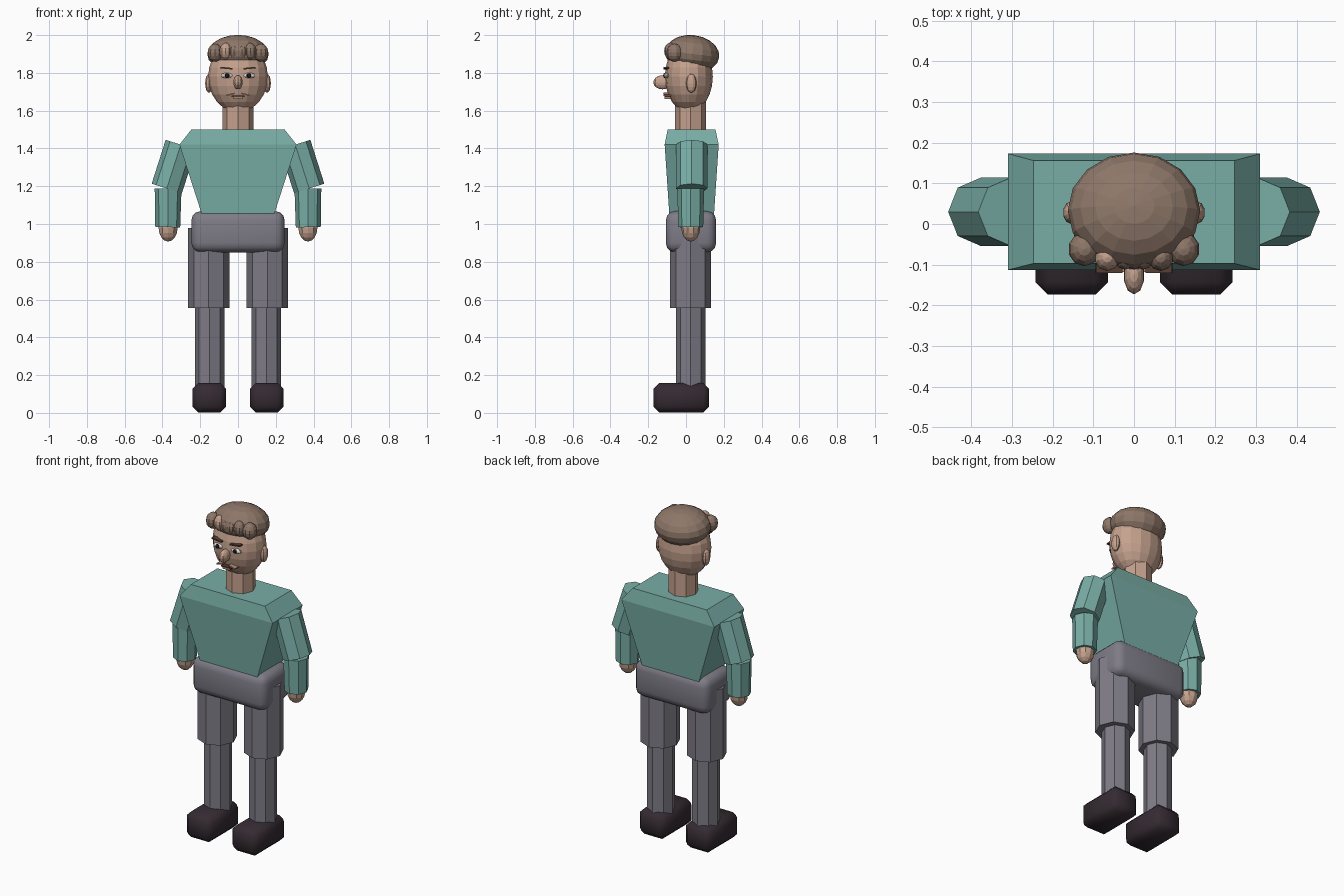
import bpy, bmesh, math
from mathutils import Vector, Matrix

if "Cube" in bpy.data.objects:
    bpy.data.objects.remove(bpy.data.objects["Cube"])


def mat(name, col):
    m = bpy.data.materials.new(name)
    m.diffuse_color = (*col, 1)
    m.use_nodes = True
    m.node_tree.nodes["Principled BSDF"].inputs["Base Color"].default_value = m.diffuse_color
    return m


SKIN = mat("skin", (0.56, 0.36, 0.27))
HAIR = mat("brown hair", (0.27, 0.185, 0.14))
TEAL = mat("teal sweater", (0.19, 0.42, 0.38))
GREY = mat("grey trousers", (0.21, 0.2, 0.24))
SHOE = mat("dark shoe", (0.035, 0.024, 0.032))
WHITE = mat("eye white", (0.75, 0.72, 0.68))
BLACK = mat("pupil black", (0.012, 0.01, 0.01))
BROW = mat("dark brow", (0.09, 0.05, 0.035))
LIP = mat("lip", (0.42, 0.24, 0.18))


def finish(bm, name, m, smooth=False):
    bmesh.ops.recalc_face_normals(bm, faces=bm.faces[:])
    me = bpy.data.meshes.new(name)
    bm.to_mesh(me)
    bm.free()
    me.materials.append(m)
    ob = bpy.data.objects.new(name, me)
    bpy.context.collection.objects.link(ob)
    if smooth:
        me.polygons.foreach_set("use_smooth", [True] * len(me.polygons))
    return ob


def tube(name, m, a, b, r1, r2=None, sides=8):
    """Faceted limb from point a to point b, with a corner on each side axis."""
    bm = bmesh.new()
    a, b = Vector(a), Vector(b)
    d = (b - a).normalized()
    u = Vector((0, 1, 0))
    v = d.cross(u).normalized()
    rings = []
    for p, r in ((a, r1), (b, r2 or r1)):
        rings.append([bm.verts.new(p + r * (u * math.cos(t) + v * math.sin(t)))
                      for t in (2 * math.pi * i / sides for i in range(sides))])
    for i in range(sides):
        j = (i + 1) % sides
        bm.faces.new((rings[0][i], rings[0][j], rings[1][j], rings[1][i]))
    bm.faces.new(rings[0])
    bm.faces.new(rings[1])
    return finish(bm, name, m)


def ball(name, m, c, r, seg=12, rings=8, tilt=0, smooth=False):
    bm = bmesh.new()
    bmesh.ops.create_uvsphere(bm, u_segments=seg, v_segments=rings, radius=1)
    bm.transform(Matrix.Translation(c) @ Matrix.Rotation(tilt, 4, 'X')
                 @ Matrix.Diagonal((*r, 1)))
    return finish(bm, name, m, smooth)


def box(name, m, lo, hi, bevel=0, segs=1, roll=0):
    lo, hi = Vector(lo), Vector(hi)
    bm = bmesh.new()
    bmesh.ops.create_cube(bm, size=1)
    bm.transform(Matrix.Translation((lo + hi) / 2) @ Matrix.Rotation(roll, 4, 'Y')
                 @ Matrix.Diagonal((*(hi - lo), 1)))
    if bevel:
        bmesh.ops.bevel(bm, geom=bm.edges[:], offset=bevel, segments=segs,
                        profile=0.5, affect='EDGES')
    return finish(bm, name, m, bool(bevel))


# Sweater body: stacked rectangles (z, half width, front y, back y)
bm = bmesh.new()
levels = [(1.0, 0.175, -0.085, 0.145), (1.42, 0.31, -0.113, 0.173),
          (1.5, 0.247, -0.097, 0.156)]
loops = [[bm.verts.new(p) for p in ((-w, f, z), (w, f, z), (w, k, z), (-w, k, z))]
         for z, w, f, k in levels]
for lo, hi in zip(loops, loops[1:]):
    for i in range(4):
        j = (i + 1) % 4
        bm.faces.new((lo[i], lo[j], hi[j], hi[i]))
bm.faces.new(loops[0])
bm.faces.new(loops[-1])
finish(bm, "sweater_body", TEAL)

# Hips
box("hips", GREY, (-0.247, -0.107, 0.85), (0.247, 0.16, 1.068), 0.05, 3)

# Limbs, mirrored
for s, side in ((-1, "left"), (1, "right")):
    tube(side + "_upper_arm", TEAL, (s * 0.303, 0.03, 1.42), (s * 0.377, 0.03, 1.188), 0.084)
    tube(side + "_forearm", TEAL, (s * 0.37, 0.025, 1.187), (s * 0.372, 0.025, 0.983), 0.071, 0.066)
    ball(side + "_hand", SKIN, (s * 0.37, 0.025, 0.98), (0.053, 0.05, 0.073), 10, 8)
    tube(side + "_thigh", GREY, (s * 0.155, 0.023, 0.98), (s * 0.155, 0.023, 0.555), 0.109)
    tube(side + "_shin", GREY, (s * 0.15, 0.025, 0.58), (s * 0.15, 0.025, 0.12), 0.078)
    x0, x1 = sorted((s * 0.064, s * 0.242))
    box(side + "_shoe", SHOE, (x0, -0.173, 0.003), (x1, 0.123, 0.157), 0.03)

# Neck and head, the head narrowing to the chin
tube("neck", SKIN, (0, 0.025, 1.46), (0, 0.025, 1.68), 0.082)
ball("head", SKIN, (0, 0.015, 1.78), (0.158, 0.127, 0.188), 16, 12)

# Hair cap and fringe curls
ball("hair", HAIR, (0, 0.033, 1.9), (0.163, 0.144, 0.1), 16, 10, -0.12)
curls = [(-0.122, -0.062, 1.907, 0.04, 0.048, HAIR), (0.122, -0.062, 1.907, 0.04, 0.048, HAIR),
         (-0.066, -0.082, 1.915, 0.032, 0.045, SKIN), (0.066, -0.082, 1.915, 0.032, 0.045, HAIR),
         (-0.022, -0.085, 1.91, 0.026, 0.036, HAIR), (0.022, -0.085, 1.91, 0.026, 0.036, HAIR)]
for i, (x, y, z, r, rz, m) in enumerate(curls):
    ball("curl_%d" % i, m, (x, y, z), (r, r * 1.05, rz), 10, 8)

# Face
ball("nose", SKIN, (0, -0.125, 1.75), (0.026, 0.048, 0.037), 10, 8)
for s, side in ((-1, "left"), (1, "right")):
    ball(side + "_ear", SKIN, (s * 0.154, 0.028, 1.745), (0.021, 0.028, 0.05), 10, 8)
    ball(side + "_eye", WHITE, (s * 0.06, -0.102, 1.786), (0.033, 0.014, 0.014), 10, 8)
    ball(side + "_pupil", BLACK, (s * 0.058, -0.113, 1.786), (0.013, 0.008, 0.013), 8, 6)
    x0, x1 = sorted((s * 0.028, s * 0.094))
    box(side + "_brow", BROW, (x0, -0.12, 1.821), (x1, -0.09, 1.829), roll=-s * 0.1)
    box(side + "_cheek_fold", LIP, (s * 0.04 - 0.022, -0.118, 1.683),
        (s * 0.04 + 0.022, -0.075, 1.69), roll=s * 0.25)
box("mouth", BROW, (-0.034, -0.115, 1.672), (0.034, -0.08, 1.679))
box("lower_lip", LIP, (-0.025, -0.113, 1.661), (0.025, -0.075, 1.672))
